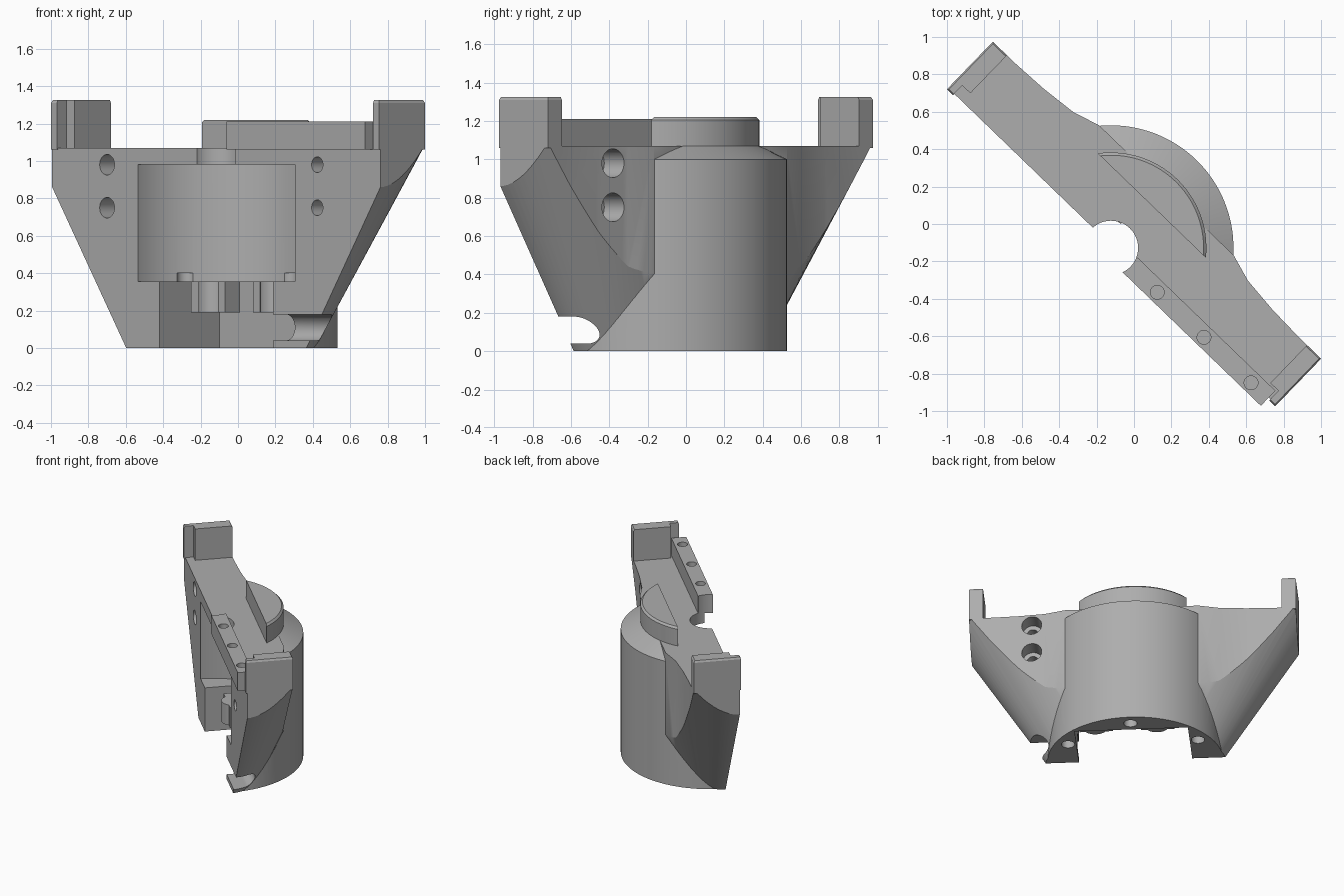
import bpy, bmesh, math
from mathutils import Vector, Matrix

cube = bpy.data.objects.get("Cube")
if cube:
    bpy.data.objects.remove(cube, do_unlink=True)

GREY = (0.42, 0.42, 0.42, 1)
mat = bpy.data.materials.new("plain grey")
mat.use_nodes = True
mat.diffuse_color = GREY
mat.node_tree.nodes["Principled BSDF"].inputs["Base Color"].default_value = GREY

AXIS = -0.177      # depth position of the round housing's axis
FRONT = -0.167     # flat front face
TOP = 1.07         # top of the bar


def finish(bm, name):
    bmesh.ops.recalc_face_normals(bm, faces=bm.faces)
    me = bpy.data.meshes.new(name)
    bm.to_mesh(me)
    bm.free()
    me.materials.append(mat)
    ob = bpy.data.objects.new(name, me)
    bpy.context.collection.objects.link(ob)
    return ob


def loft(name, rings):
    """Skin rings given as (z, outline)."""
    bm = bmesh.new()
    loops = [[bm.verts.new((x, y, z)) for x, y in pts] for z, pts in rings]
    n = len(loops[0])
    for a, b in zip(loops, loops[1:]):
        for i in range(n):
            j = (i + 1) % n
            bm.faces.new((a[i], a[j], b[j], b[i]))
    bm.faces.new(loops[0][::-1])
    bm.faces.new(loops[-1])
    return finish(bm, name)


def oval(a, b, n=96, cx=0, cy=AXIS):
    return [(cx + a * math.cos(t), cy + b * math.sin(t))
            for t in (2 * math.pi * i / n for i in range(n))]


def box(name, x0, x1, y0, y1, z0, z1):
    pts = [(x0, y0), (x1, y0), (x1, y1), (x0, y1)]
    return loft(name, [(z0, pts), (z1, pts)])


def rod(name, r, start, end, n=32):
    start, end = Vector(start), Vector(end)
    d = end - start
    m = Matrix.Translation((start + end) / 2) @ d.to_track_quat('Z', 'Y').to_matrix().to_4x4()
    bm = bmesh.new()
    bmesh.ops.create_cone(bm, cap_ends=True, segments=n, radius1=r, radius2=r,
                          depth=d.length, matrix=m)
    return finish(bm, name)


def combine(target, tool, mode='DIFFERENCE'):
    mod = target.modifiers.new("combine", 'BOOLEAN')
    mod.operation, mod.solver, mod.object = mode, 'EXACT', tool
    bpy.context.view_layer.objects.active = target
    bpy.ops.object.modifier_apply(modifier=mod.name)
    bpy.data.objects.remove(tool, do_unlink=True)


# Round housing with chamfered shoulder and raised half disc
profile = [(0.655, 0), (0.655, 1.0), (0.51, TOP), (0.51, 1.205), (0.495, 1.22)]
body = loft("bracket_body", [(z, oval(r, r)) for r, z in profile])
combine(body, box("cut", -1, 1, -1, FRONT, -0.1, 1.5))
combine(body, box("cut", -1, 1, -1, 0.137, TOP, 1.5))

# Wings: bar outline flaring into the housing, trimmed by a widening oval cone
back = [(1.22, 0.177), (1.05, 0.177), (0.85, 0.185), (0.65, 0.205), (0.5, 0.25), (0.38, 0.25)]
outline = [(-1.22, FRONT), (1.22, FRONT)] + back + [(-x, y) for x, y in back[::-1]]
wings = loft("wings", [(0, outline), (TOP, outline)])
cone = loft("cone", [(z, oval(0.67 + 0.64 * z, 0.34 + 0.41 * z, 128)) for z in (-0.01, 1.4)])
combine(wings, cone, 'INTERSECT')
combine(body, wings, 'UNION')

# Hooked end posts
for s in (-1, 1):
    hook = [(1.22, -0.177), (1.22, 0.177), (1.115, 0.177), (1.115, -0.105),
            (1.175, -0.105), (1.175, -0.177)]
    inset = [(min(x, 1.212), max(min(y, 0.169), -0.169)) for x, y in hook]
    rings = [(1.06, hook), (1.31, hook), (1.325, inset)]
    post = loft("post", [(z, [(s * x, y) for x, y in pts]) for z, pts in rings])
    combine(body, post, 'UNION')

# Drilled strip along the front of one wing
combine(body, box("strip", 0.1, 1.163, -0.228, -0.116, 1.06, 1.21), 'UNION')
for x in (0.343, 0.69, 1.04):
    combine(body, rod("hole", 0.037, (x, -0.176, 1.13), (x, -0.176, 1.3)))

# Round pocket, top opening and lower slot
combine(body, loft("pocket", [(z, oval(0.584, 0.584)) for z in (0.355, 0.98)]))
combine(body, rod("opening", 0.145, (0, AXIS, 0.9), (0, AXIS, 1.4), 48))
combine(body, box("slot", -0.423, 0.423, -0.5, 0.294, -0.1, 0.356))

# Round-ended notch through one foot
combine(body, box("notch", 0.4, 1.2, -0.5, -0.07, 0.04, 0.18))
combine(body, rod("notch_end", 0.07, (0.4, -0.07, 0.11), (1.2, -0.07, 0.11)))

# Vertical screw holes through the base
for deg in (30, 90, 150):
    x = 0.56 * math.cos(math.radians(deg))
    y = AXIS + 0.56 * math.sin(math.radians(deg))
    combine(body, rod("hole", 0.05, (x, y, -0.1), (x, y, 0.4)))

# Horizontal holes: blind on one wing, counterbored through on the other
for z in (0.75, 0.98):
    combine(body, rod("hole", 0.055, (-0.812, -0.4, z), (-0.812, 0.03, z)))
    combine(body, rod("hole", 0.042, (0.75, -0.4, z), (0.75, 0.4, z)))
    combine(body, rod("bore", 0.075, (0.75, 0.06, z), (0.75, 0.5, z)))

# Small blocks with round fronts inside the slot
parts = [body]
for i, x in enumerate((-0.17, 0.29)):
    block = box(f"slot_block_{i + 1}", x - 0.13, x + 0.12, -0.05, 0.066, 0.19, 0.355)
    combine(block, rod("round", 0.09, (x, 0, 0.19), (x, 0, 0.355)), 'UNION')
    parts.append(block)

# Turn everything to the diagonal and shade
for ob in parts:
    ob.rotation_euler.z = math.radians(-44)
    bpy.ops.object.select_all(action='DESELECT')
    ob.select_set(True)
    bpy.context.view_layer.objects.active = ob
    bpy.ops.object.shade_smooth_by_angle(angle=math.radians(25))
